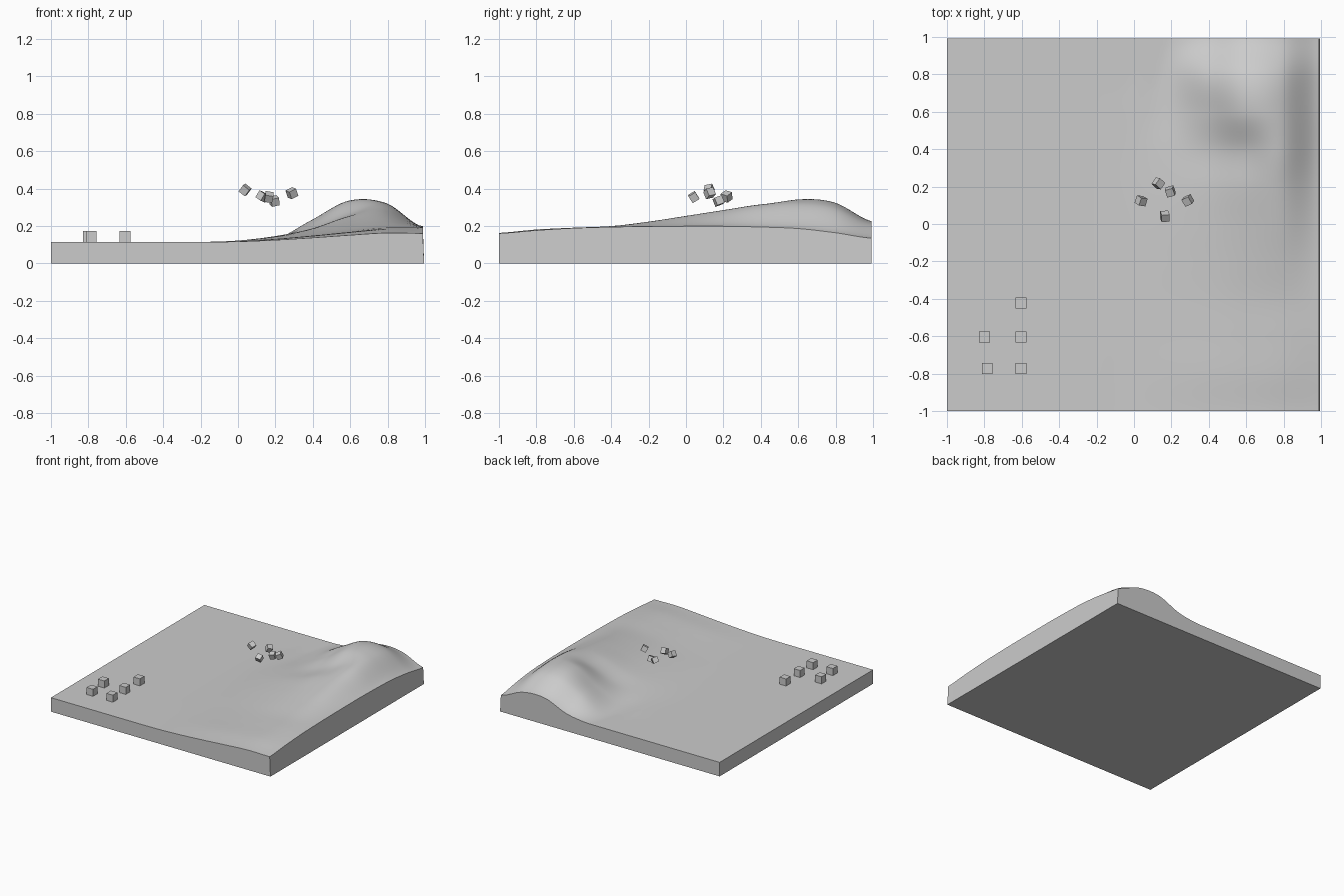
import bpy, bmesh, math
from mathutils import Matrix, Euler

if "Cube" in bpy.data.objects:
    bpy.data.objects.remove(bpy.data.objects["Cube"])

BASE = 0.115
# Hill height above the flat, in thousandths: rows y=-1..1, columns x=0..1, step 0.2
HILLS = [
    (2, 10, 22, 36, 48, 46),
    (3, 15, 32, 50, 66, 62),
    (4, 16, 34, 56, 75, 74),
    (5, 18, 38, 64, 84, 80),
    (6, 23, 48, 84, 108, 83),
    (7, 28, 60, 108, 138, 84),
    (7, 30, 70, 134, 168, 84),
    (5, 24, 68, 148, 198, 80),
    (3, 15, 100, 214, 208, 72),
    (0, 10, 112, 205, 185, 50),
    (0, 0, 28, 104, 98, 20),
]


def cell(r, c):
    if c < 0:
        return 0
    return HILLS[max(0, min(10, r))][min(5, c)]


def spline(a, b, c, d, t):
    return b + 0.5 * t * (c - a + t * (2*a - 5*b + 4*c - d + t * (3*(b - c) + d - a)))


def height(x, y):
    u, v = x / 0.2, (y + 1) / 0.2
    c, r = math.floor(u), math.floor(v)
    rows = [spline(*[cell(r + j, c + i) for i in (-1, 0, 1, 2)], u - c)
            for j in (-1, 0, 1, 2)]
    return BASE + max(0, spline(*rows, v - r)) / 1000


def finish(name, bm):
    bmesh.ops.recalc_face_normals(bm, faces=bm.faces)
    me = bpy.data.meshes.new(name)
    bm.to_mesh(me)
    bm.free()
    ob = bpy.data.objects.new(name, me)
    bpy.context.collection.objects.link(ob)
    return ob


# Terrain slab: sculpted top with walls and a flat underside
bm = bmesh.new()
N = 100
bmesh.ops.create_grid(bm, x_segments=N, y_segments=N, size=1)
rim = [e for e in bm.edges if e.is_boundary]
for v in bm.verts:
    v.co.z = height(v.co.x, v.co.y)
    v.co.x = v.co.x * 0.994 - 0.006
    v.co.y = v.co.y * 0.996 - 0.004
wall = bmesh.ops.extrude_edge_only(bm, edges=rim)["geom"]
for v in wall:
    if isinstance(v, bmesh.types.BMVert):
        v.co.z = 0
        if v.co.x > 0.98:
            v.co.x = 0.995
bmesh.ops.contextual_create(bm, geom=[g for g in wall if isinstance(g, bmesh.types.BMEdge)
                                      and all(v.co.z == 0 for v in g.verts)])
terrain = finish("terrain", bm)
bpy.context.view_layer.objects.active = terrain
terrain.select_set(True)
bpy.ops.object.shade_smooth_by_angle(angle=math.radians(35))


def cube(name, loc, size, rot=(0, 0, 0)):
    bm = bmesh.new()
    bmesh.ops.create_cube(bm, size=size)
    ob = finish(name, bm)
    ob.location = loc
    ob.rotation_euler = [math.radians(a) for a in rot]


# Blocks resting on the flat
for i, (x, y) in enumerate([(-0.8, -0.605), (-0.605, -0.422), (-0.605, -0.605),
                            (-0.605, -0.773), (-0.785, -0.773)]):
    cube(f"ground_block_{i + 1}", (x, y, BASE + 0.029), 0.058)

# Small tumbling blocks in the air
for i, (loc, rot) in enumerate([
        ((0.038, 0.124, 0.393), (15, 38, -8)),
        ((0.13, 0.217, 0.358), (28, 15, 55)),
        ((0.194, 0.174, 0.334), (20, -12, 15)),
        ((0.165, 0.041, 0.355), (32, 10, 5)),
        ((0.288, 0.126, 0.376), (12, -25, 25))]):
    cube(f"floating_block_{i + 1}", loc, 0.043, rot)
